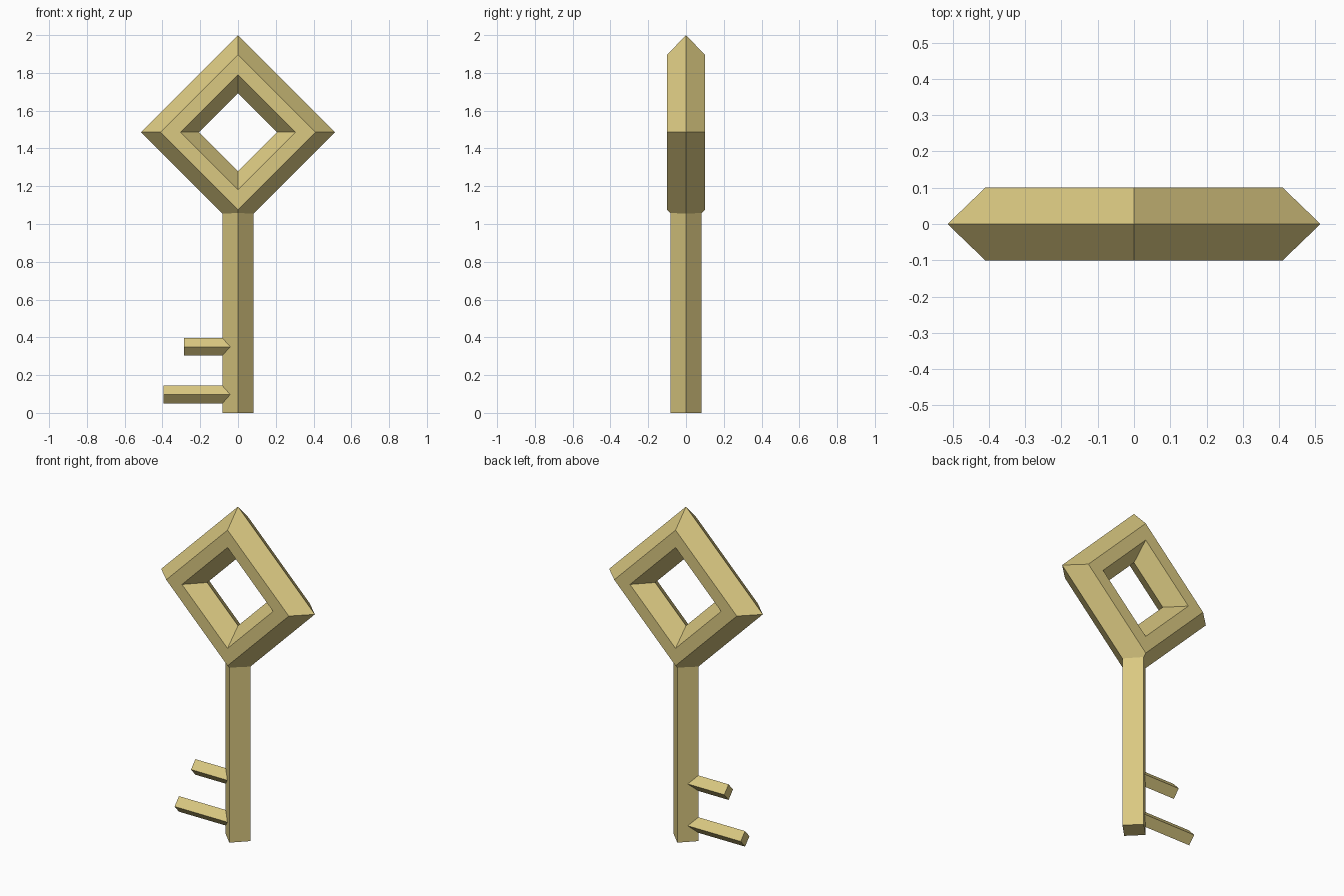
import bpy, bmesh
from math import sin, cos, pi
from mathutils import Matrix

if "Cube" in bpy.data.objects:
    bpy.data.objects.remove(bpy.data.objects["Cube"])

brass = bpy.data.materials.new("brass")
brass.diffuse_color = (0.70, 0.58, 0.22, 1)
brass.use_nodes = True
brass.node_tree.nodes["Principled BSDF"].inputs["Base Color"].default_value = brass.diffuse_color


def finish(name, bm):
    bmesh.ops.recalc_face_normals(bm, faces=bm.faces)
    mesh = bpy.data.meshes.new(name)
    bm.to_mesh(mesh)
    bm.free()
    mesh.materials.append(brass)
    obj = bpy.data.objects.new(name, mesh)
    bpy.context.collection.objects.link(obj)
    return obj


def diamond_bar(name, radius, length, matrix):
    """Four-sided bar with its edges on the axes, centred on the matrix."""
    bm = bmesh.new()
    bmesh.ops.create_cone(bm, cap_ends=True, segments=4, radius1=radius,
                          radius2=radius, depth=length)
    # put corners on the local axes whatever the primitive's start angle
    v = bm.verts[:][0].co
    if min(abs(v.x), abs(v.y)) > radius * 0.1:
        bmesh.ops.rotate(bm, verts=bm.verts, matrix=Matrix.Rotation(pi / 4, 3, 'Z'))
    bmesh.ops.transform(bm, matrix=matrix, verts=bm.verts)
    return finish(name, bm)


# Bow: hexagonal section swept round a four-cornered ring
section = [(0.514, 0), (0.41, 0.1), (0.305, 0.1),
           (0.206, 0), (0.305, -0.1), (0.41, -0.1)]
bm = bmesh.new()
rings = [[bm.verts.new((r * cos(k * pi / 2), y, 1.486 + r * sin(k * pi / 2)))
          for r, y in section] for k in range(4)]
for k in range(4):
    a, b = rings[k], rings[(k + 1) % 4]
    for i in range(6):
        j = (i + 1) % 6
        bm.faces.new((a[i], a[j], b[j], b[i]))
finish("bow", bm)

# Shaft
diamond_bar("shaft", 0.083, 1.08, Matrix.Translation((0, 0, 0.54)))

# Teeth, pointing to the left and rooted inside the shaft
for name, z, tip in (("upper_tooth", 0.35, -0.285), ("lower_tooth", 0.097, -0.395)):
    root = -0.02
    diamond_bar(name, 0.047, root - tip,
                Matrix.Translation(((root + tip) / 2, 0, z))
                @ Matrix.Diagonal((1, 0.89, 1, 1))
                @ Matrix.Rotation(pi / 2, 4, 'Y'))
